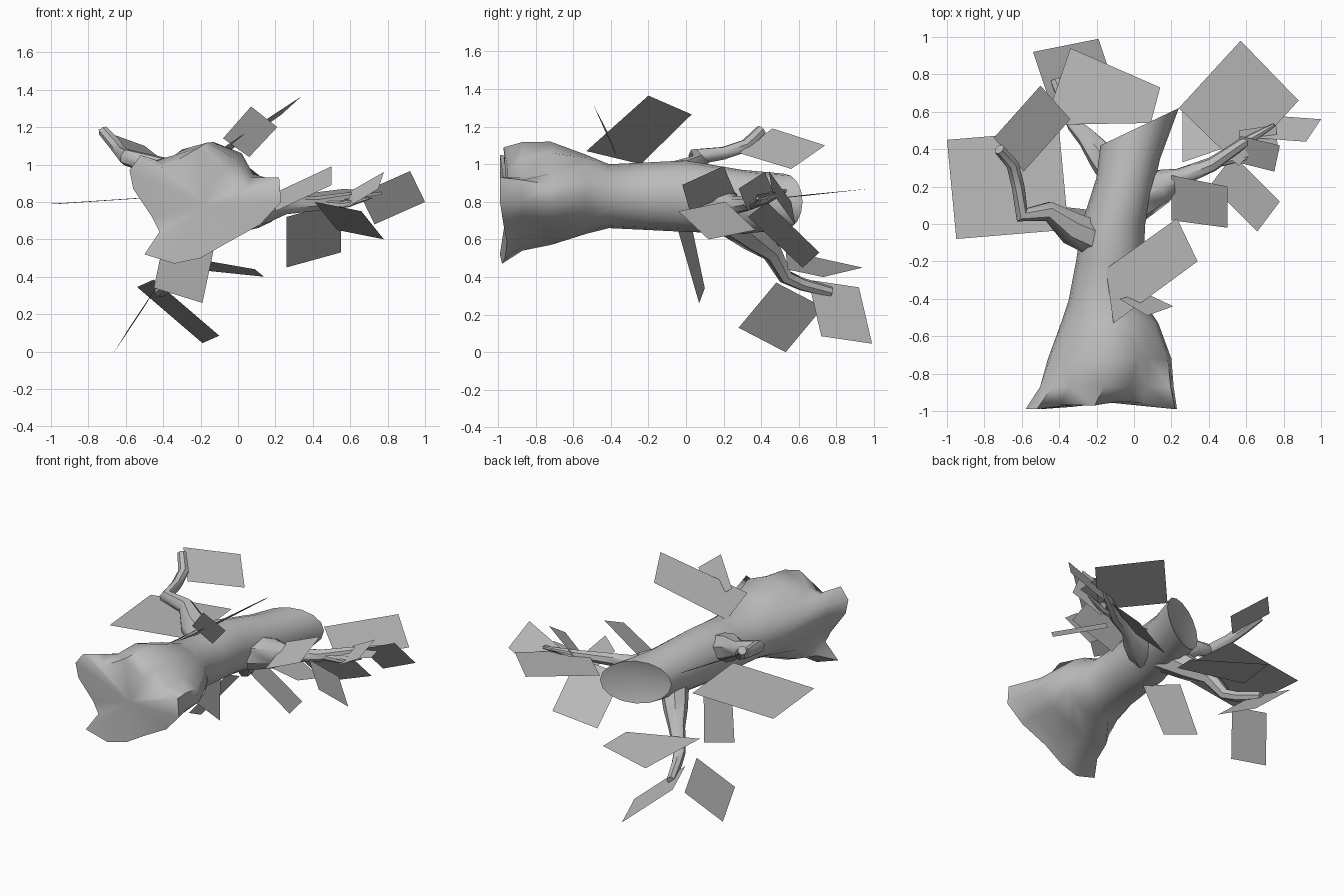
import bpy, bmesh, math
from mathutils import Vector

cube = bpy.data.objects.get("Cube")
if cube:
    bpy.data.objects.remove(cube, do_unlink=True)

# One plain grey for everything
grey = bpy.data.materials.new("plain_grey")
grey.use_nodes = True
grey.diffuse_color = (0.5, 0.5, 0.5, 1)
shader = next(n for n in grey.node_tree.nodes if n.type == 'BSDF_PRINCIPLED')
shader.inputs["Base Color"].default_value = grey.diffuse_color


def finish(name, bm, smooth_angle=None):
    mesh = bpy.data.meshes.new(name)
    bm.to_mesh(mesh)
    bm.free()
    mesh.materials.append(grey)
    obj = bpy.data.objects.new(name, mesh)
    bpy.context.collection.objects.link(obj)
    if smooth_angle:
        bpy.ops.object.select_all(action='DESELECT')
        obj.select_set(True)
        bpy.context.view_layer.objects.active = obj
        bpy.ops.object.shade_smooth_by_angle(angle=math.radians(smooth_angle))
    return obj


def loft(name, rings, start, end, smooth_angle):
    """Skin a row of closed rings and fan each end to a middle point."""
    bm = bmesh.new()
    rows = [[bm.verts.new(p) for p in ring] for ring in rings]
    count = len(rows[0])
    for a, b in zip(rows, rows[1:]):
        for i in range(count):
            j = (i + 1) % count
            bm.faces.new((a[i], a[j], b[j], b[i]))
    for row, tip in ((rows[0], start), (rows[-1], end)):
        middle = bm.verts.new(tip)
        for i in range(count):
            bm.faces.new((row[i], row[(i + 1) % count], middle))
    bmesh.ops.recalc_face_normals(bm, faces=bm.faces)
    return finish(name, bm, smooth_angle)


def branch(name, path, radii, sides=7):
    """Tapered crooked tube along a path."""
    pts = [Vector(p) for p in path]
    rings = []
    for i, p in enumerate(pts):
        along = (pts[min(i + 1, len(pts) - 1)] - pts[max(i - 1, 0)]).normalized()
        u = along.orthogonal().normalized() if i == 0 else (u - along * u.dot(along)).normalized()
        v = along.cross(u)
        turns = [math.tau * k / sides for k in range(sides)]
        rings.append([p + radii[i] * (u * math.cos(t) + v * math.sin(t)) for t in turns])
    return loft(name, rings, pts[0], pts[-1], 50)


def leaf(name, *corners):
    """Single flat leaf card."""
    bm = bmesh.new()
    bm.faces.new([bm.verts.new(c) for c in corners])
    return finish(name, bm)


# Trunk: lobed root end, swollen root section, then plain oval sections
root_end = [(.23, .80), (.22, .93), (.05, .88), (-.08, .97), (-.21, 1.09), (-.40, .98),
            (-.52, 1.05), (-.58, .97), (-.56, .87), (-.46, .72), (-.42, .64), (-.50, .52),
            (-.34, .47), (-.20, .50), (-.06, .58), (.12, .68)]
root_swell = [(.20, .80), (.18, .89), (.08, .95), (.02, 1.06), (-.13, 1.12), (-.30, 1.08),
              (-.38, .99), (-.45, .94), (-.46, .86), (-.42, .76), (-.39, .67), (-.37, .60),
              (-.28, .57), (-.19, .59), (-.07, .64), (.09, .70)]
sides = len(root_end)


def oval(y, cx, cz, rx, rz, skew=0):
    ring = []
    for i in range(sides):
        t = math.tau * i / sides
        ring.append((cx + rx * math.cos(t), y + skew * math.cos(t), cz + rz * math.sin(t)))
    return ring


front_ring = []
for x, z in root_end:
    reach = math.hypot(x + .18, z - .78)
    front_ring.append((x, -.90 - .09 * min(1, reach / .4), z))
shoulder = [((a[0] * .4 + b[0] * .6), -.87, (a[1] * .4 + b[1] * .6) + .01)
            for a, b in zip(root_end, root_swell)]
rings = [front_ring, shoulder, [(x, -.72, z) for x, z in root_swell],
         oval(-.53, -.13, .84, .26, .21), oval(-.41, -.15, .83, .20, .17),
         oval(-.2, -.13, .83, .18, .18), oval(0, -.11, .83, .17, .19),
         oval(.3, -.03, .80, .17, .17, .05), oval(.52, .03, .80, .21, .15, .10)]
loft("trunk", rings, (-.18, -.95, .78), (.02, .47, .80), 60)

# Branches
branch("upper_right_branch",
       [(-.20, -.08, .88), (-.34, -.02, .94), (-.46, .07, 1.0), (-.60, .05, 1.04),
        (-.62, .20, 1.06), (-.65, .32, 1.10), (-.72, .40, 1.18)],
       [.10, .09, .055, .045, .035, .035, .03])
branch("left_branch",
       [(.0, .12, .78), (.14, .20, .78), (.25, .25, .78), (.42, .32, .79),
        (.58, .43, .82), (.75, .53, .86)],
       [.12, .10, .05, .04, .03, .01])
branch("lower_branch",
       [(-.06, .22, .72), (-.17, .36, .61), (-.25, .46, .53), (-.32, .53, .40),
        (-.36, .62, .36), (-.42, .77, .32)],
       [.10, .08, .055, .04, .035, .03])
branch("left_twig", [(.42, .32, .79), (.56, .35, .78), (.70, .38, .82)], [.025, .02, .008])

# Leaves on the upper right branch
leaf("large_side_leaf", (-1, .45, .79), (-.95, -.08, .79), (-.35, -.03, .83), (-.40, .50, .83))
leaf("branch_tip_leaf", (-.75, .46, 1.19), (-.50, .74, 1.10), (-.34, .56, .975), (-.59, .28, 1.06))

# Leaves on the lower branch
leaf("low_back_leaf", (-.54, .92, .345), (-.19, .99, .045), (-.10, .72, .085), (-.45, .65, .385))
leaf("low_wide_leaf", (-.34, .94, .45), (.14, .73, .40), (.09, .54, .44), (-.48, .53, .54))
leaf("low_upright_leaf", (-.42, .48, .37), (-.58, .28, .13), (-.66, .53, 0), (-.50, .73, .24))

# Leaves growing straight from the trunk
leaf("hanging_leaf", (-.19, .07, .26), (-.45, .10, .34), (-.37, .02, .72), (-.11, -.04, .64))
leaf("top_leaf", (.34, -.20, 1.365), (.23, .03, 1.265), (-.15, -.24, 1.0), (-.11, -.53, 1.07))
leaf("top_small_leaf", (.07, -.49, 1.31), (.21, -.44, 1.20), (.06, -.37, 1.04), (-.08, -.40, 1.14))

# Leaves on the left branch
leaf("large_back_leaf", (.57, .98, .87), (.88, .66, .84), (.56, .31, .80), (.24, .62, .83))
leaf("drooping_leaf", (.26, .62, .45), (.55, .71, .53), (.55, .43, .80), (.26, .33, .72))
leaf("inner_leaf", (.50, .20, .99), (.50, -.02, .89), (.20, .02, .75), (.20, .26, .85))
leaf("outer_low_leaf", (.66, -.04, .75), (.78, .12, .60), (.53, .37, .65), (.41, .21, .80))
leaf("end_leaf", (.92, .44, .965), (1, .56, .80), (.73, .58, .68), (.65, .46, .845))
leaf("raised_leaf", (.75, .28, .87), (.78, .42, .96), (.57, .47, .84), (.55, .33, .75))
leaf("level_leaf", (.56, .50, .83), (.76, .53, .86), (.77, .38, .84), (.57, .36, .81))
